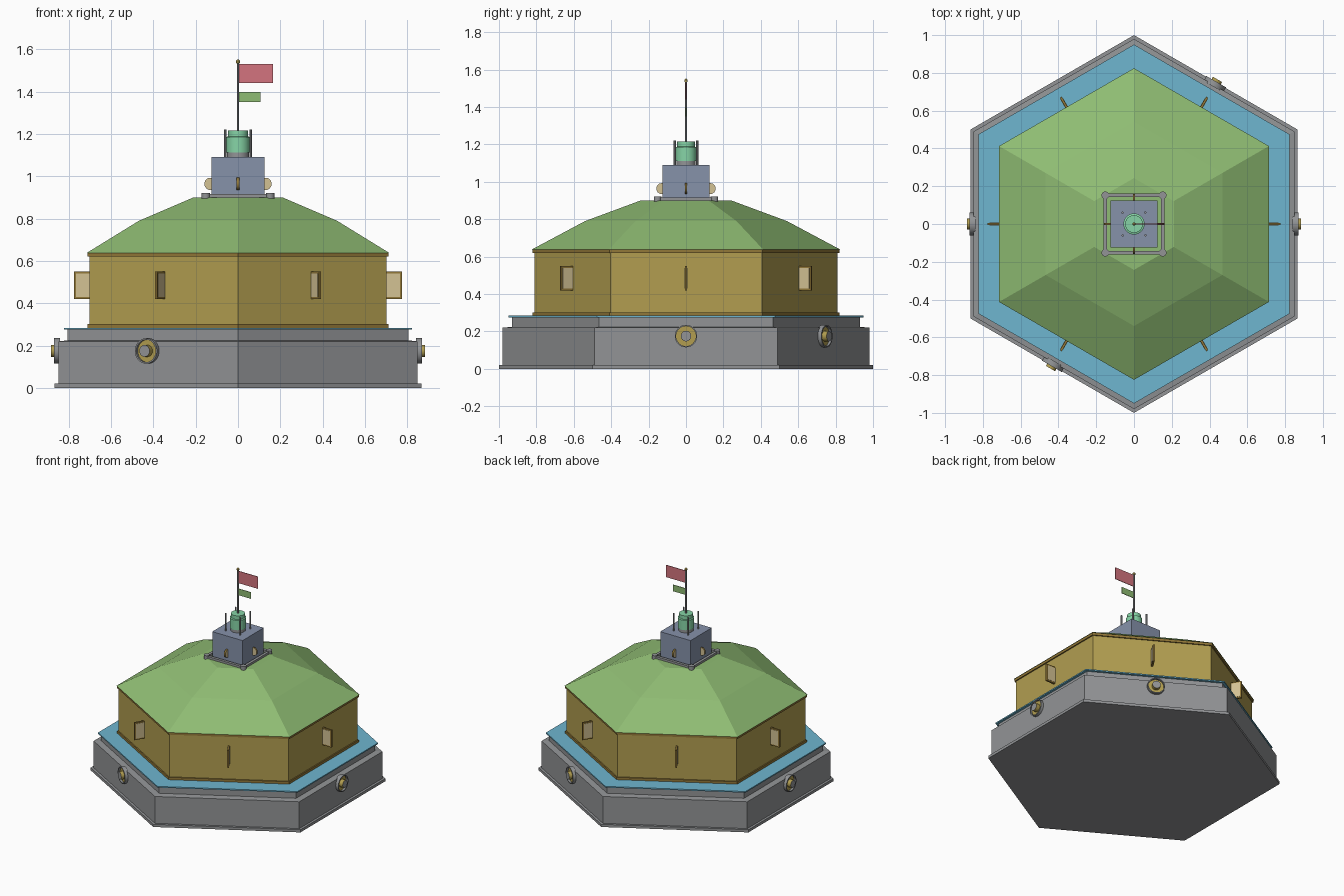
import bpy, bmesh
from math import radians, cos, sin, pi
from mathutils import Matrix, Vector

cube = bpy.data.objects.get("Cube")
if cube:
    bpy.data.objects.remove(cube, do_unlink=True)


def material(name, r, g, b):
    """Flat colour given as 0-255 display values."""
    lin = [((c / 255 + 0.055) / 1.055) ** 2.4 for c in (r, g, b)] + [1]
    m = bpy.data.materials.new(name)
    m.use_nodes = True
    m.diffuse_color = lin
    m.node_tree.nodes["Principled BSDF"].inputs["Base Color"].default_value = lin
    return m


STONE = material("grey stone", 146, 148, 150)
BLUE = material("terrace blue", 110, 182, 208)
WALL = material("ochre wall", 178, 158, 80)
TRIM = material("dark ochre trim", 146, 120, 56)
ROOF = material("roof green", 143, 188, 115)
TAN = material("pale tan", 212, 194, 148)
SLATE = material("blue slate", 134, 146, 170)
MINT = material("mint green", 134, 212, 166)
RED = material("flag red", 212, 116, 126)


def finish(name, bm, mats, matrix=Matrix(), smooth=False):
    bmesh.ops.recalc_face_normals(bm, faces=bm.faces)
    mesh = bpy.data.meshes.new(name)
    bm.to_mesh(mesh)
    bm.free()
    for m in mats:
        mesh.materials.append(m)
    ob = bpy.data.objects.new(name, mesh)
    bpy.context.collection.objects.link(ob)
    ob.matrix_world = matrix
    if smooth:
        bpy.ops.object.select_all(action='DESELECT')
        ob.select_set(True)
        bpy.context.view_layer.objects.active = ob
        bpy.ops.object.shade_smooth_by_angle(angle=radians(35))
    return ob


def lathe(name, profile, mat, sides=6, matrix=Matrix(), cap_mat=None, closed=False):
    """Turn (radius, height) points about z; ends are capped unless closed."""
    bm = bmesh.new()
    rings = []
    for r, z in profile:
        angles = [pi / 2 + 2 * pi * k / sides for k in range(sides)]
        rings.append([bm.verts.new((r * cos(a), r * sin(a), z)) for a in angles])
    pairs = list(zip(rings, rings[1:]))
    if closed:
        pairs.append((rings[-1], rings[0]))
    for low, high in pairs:
        for k in range(sides):
            j = (k + 1) % sides
            bm.faces.new((low[k], low[j], high[j], high[k]))
    if not closed:
        for ring in (rings[0], rings[-1]):
            bm.faces.new(ring).material_index = 1 if cap_mat else 0
    return finish(name, bm, [mat] + ([cap_mat] if cap_mat else []), matrix, sides > 6)


def box(name, low, high, mat, matrix=Matrix()):
    low, high = Vector(low), Vector(high)
    bm = bmesh.new()
    bmesh.ops.create_cube(bm, size=1)
    bmesh.ops.scale(bm, vec=high - low, verts=bm.verts)
    bmesh.ops.translate(bm, vec=(low + high) / 2, verts=bm.verts)
    return finish(name, bm, [mat], matrix)


def spin(degrees):
    return Matrix.Rotation(radians(degrees), 4, 'Z')


# Stone base, terrace and house
lathe("stone_base", [(1, 0), (1, .02), (.98, .02), (.98, .22), (.93, .225), (.93, .275)], STONE)
lathe("terrace", [(.95, .275), (.95, .284)], BLUE)
lathe("house_walls", [(.81, .28), (.81, .63)], WALL)
lathe("house_foot_trim", [(.82, .284), (.82, .302)], TRIM)
lathe("eave_trim", [(.82, .62), (.82, .638)], TRIM)
lathe("roof", [(.825, .638), (.54, .79), (.243, .9)], ROOF)

# Shutters standing out from the middle of each wall
for k in range(6):
    turn = spin(60 * k)
    box("shutter_frame", (.69, -.006, .42), (.775, .006, .55), TRIM, turn)
    box("shutter_panel", (.70, -.008, .43), (.765, .008, .54), TAN, turn)

# Round ports on four sides of the base: rim, recessed plate, hub
for angle in (0, 60, 180, 240):
    m = spin(angle) @ Matrix.Translation((0, 0, .175)) @ Matrix.Rotation(pi / 2, 4, 'Y')
    lathe("port_rim", [(.06, .84), (.06, .87), (.053, .87), (.053, .84)], STONE, 32, m, closed=True)
    lathe("port_plate", [(.054, .84), (.054, .855)], WALL, 32, m)
    lathe("port_hub", [(.028, .845), (.028, .884)], WALL, 24, m, STONE)

# Tower with a low rail at its foot
box("tower", (-.125, -.125, .9), (.125, .125, 1.09), SLATE)
for k in range(4):
    turn = spin(90 * k)
    box("rail", (.142, -.16, .897), (.162, .16, .916), STONE, turn)
    lathe("rail_knob", [(.02, .895), (.02, .922)], STONE, 16,
          turn @ Matrix.Translation((.152, .152, 0)))
    # Round tower shutters
    m = turn @ Matrix.Translation((.13, 0, .964)) @ Matrix.Rotation(pi / 2, 4, 'X')
    lathe("tower_shutter", [(.029, -.006), (.029, .006)], TRIM, 24, m, TAN)
    # Lantern posts
    lathe("lantern_post", [(.006, 1.09), (.006, 1.22)], STONE, 10,
          turn @ Matrix.Translation((.06, .06, 0)))

# Lantern
lathe("lantern_foot", [(.052, 1.09), (.052, 1.112)], STONE, 24)
lathe("lantern", [(.056, 1.112), (.056, 1.185), (.047, 1.188), (.047, 1.215)], MINT, 24)

# Flagpole and flags
lathe("flagpole", [(.006, 1.21), (.006, 1.54)], STONE, 10)
lathe("pole_finial", [(.003, 1.53), (.009, 1.535), (.009, 1.545), (.003, 1.552)], WALL, 12)
box("upper_flag", (.004, -.002, 1.44), (.165, .002, 1.53), RED)
box("lower_flag", (.004, -.002, 1.35), (.107, .002, 1.398), ROOF)
